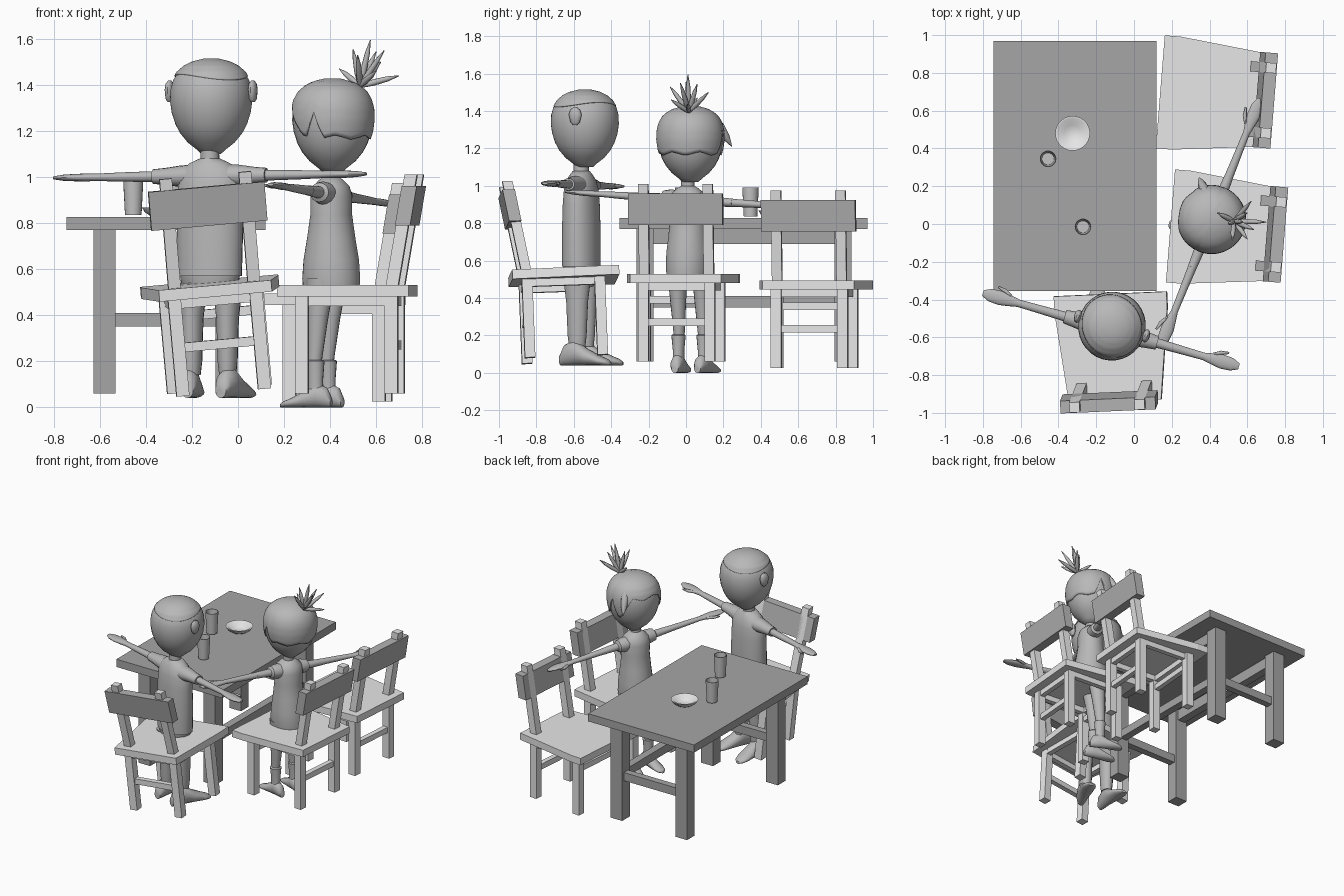
import bpy, bmesh, math
from mathutils import Matrix, Vector

if "Cube" in bpy.data.objects:
    bpy.data.objects.remove(bpy.data.objects["Cube"])

T, R, I = Matrix.Translation, Matrix.Rotation, Matrix.Identity(4)
rad = math.radians


def material(name, v):
    m = bpy.data.materials.new(name)
    m.diffuse_color = (v, v, v, 1)
    m.use_nodes = True
    m.node_tree.nodes["Principled BSDF"].inputs["Base Color"].default_value = m.diffuse_color
    return m


LIGHT = material("light grey wood", 0.80)
PANEL = material("mid grey wood", 0.45)
TABLE = material("dark grey wood", 0.38)
FIGURE = material("figure grey", 0.48)
DISH = material("dish grey", 0.55)


def finish(name, bm, mat, M, smooth):
    bmesh.ops.recalc_face_normals(bm, faces=bm.faces)
    bm.transform(M)
    me = bpy.data.meshes.new(name)
    bm.to_mesh(me)
    bm.free()
    me.materials.append(mat)
    ob = bpy.data.objects.new(name, me)
    bpy.context.collection.objects.link(ob)
    if smooth:
        bpy.ops.object.select_all(action='DESELECT')
        ob.select_set(True)
        bpy.context.view_layer.objects.active = ob
        bpy.ops.object.shade_smooth_by_angle(angle=rad(45))
    return ob


def skin(bm, rings, cap_start=True, cap_end=True):
    n = len(rings[0])
    for a, b in zip(rings, rings[1:]):
        for i in range(n):
            bm.faces.new((a[i], a[(i + 1) % n], b[(i + 1) % n], b[i]))
    if cap_start:
        bm.faces.new(rings[0])
    if cap_end:
        bm.faces.new(rings[-1])


def block(name, low, high, z0, z1, mat, M=I):
    """Solid between two outlines at heights z0 and z1."""
    bm = bmesh.new()
    skin(bm, [[bm.verts.new((x, y, z)) for x, y in p] for p, z in ((low, z0), (high, z1))])
    return finish(name, bm, mat, M, False)


def rect(cx, cy, hx, hy):
    return [(cx - hx, cy - hy), (cx + hx, cy - hy), (cx + hx, cy + hy), (cx - hx, cy + hy)]


def box(name, x0, x1, y0, y1, z0, z1, mat, M=I):
    p = rect((x0 + x1) / 2, (y0 + y1) / 2, (x1 - x0) / 2, (y1 - y0) / 2)
    return block(name, p, p, z0, z1, mat, M)


def loft(name, rings, mat, M=I, n=16):
    """Rings of (distance, rx, ry[, offset x, offset y]) along local z."""
    bm = bmesh.new()
    out = []
    for z, rx, ry, *o in rings:
        ox, oy = o if o else (0, 0)
        out.append([bm.verts.new((ox + rx * math.cos(2 * math.pi * i / n),
                                  oy + ry * math.sin(2 * math.pi * i / n), z)) for i in range(n)])
    skin(bm, out)
    return finish(name, bm, mat, M, True)


# table: top, legs, side aprons, end stretchers and one long stretcher on the chair side
ENDS = (-0.22, 0.84)
box("table_top", -0.745, 0.12, -0.355, 0.97, 0.77, 0.827, TABLE)
for x in (-0.58, -0.05):
    box("table_side_apron", x - 0.03, x + 0.03, *ENDS, 0.69, 0.77, TABLE)
    for y in ENDS:
        box("table_leg", x - 0.048, x + 0.048, y - 0.045, y + 0.045, 0.06, 0.77, TABLE)
for y in ENDS:
    box("table_end_stretcher", -0.58, -0.05, y - 0.025, y + 0.025, 0.35, 0.41, TABLE)
box("table_long_stretcher", -0.078, -0.022, *ENDS, 0.35, 0.41, TABLE)

# cups and bowl
for x, y in ((-0.455, 0.345), (-0.27, -0.015)):
    loft("cup", [(0, .036, .036), (.155, .044, .044), (.155, .040, .040), (.01, .032, .032)],
         DISH, T((x, y, 0.835)), 20)
loft("bowl", [(0, .05, .05), (.02, .08, .08), (.04, .092, .092), (.04, .08, .08), (.01, .045, .045)],
     LIGHT, T((-0.325, 0.48, 0.827)), 28)


# chair, facing local +y, leg ends at local z = 0
def chair(M):
    def lean(z):
        return -0.205 - 0.17 * (z - 0.45)
    half = [(0.30, 0.285), (0.30, 0.2), (0.245, -0.285)]
    seat = half + [(-x, y) for x, y in reversed(half)]
    block("chair_seat", seat, seat, 0.42, 0.47, LIGHT, M)
    for s in (-1, 1):
        box("chair_front_leg", s * .2 - .028, s * .2 + .028, .155, .211, 0, .42, LIGHT, M)
        box("chair_rear_leg", s * .178 - .028, s * .178 + .028, -.233, -.177, 0, .42, LIGHT, M)
        block("chair_back_post", rect(s * .173, lean(.45), .027, .027),
              rect(s * .173, lean(.95), .027, .027), .45, .95, LIGHT, M)
        box("chair_side_apron", s * .187 - .018, s * .187 + .018, -.2, .18, .38, .42, LIGHT, M)
    for y, w, z in ((.183, .2, .31), (-.205, .178, .19)):
        box("chair_apron", -w, w, y - .018, y + .018, .38, .42, LIGHT, M)
        box("chair_stretcher", -w, w, y - .018, y + .018, z, z + .04, LIGHT, M)
    block("chair_back_panel", rect(0, lean(.73) - .006, .253, .033),
          rect(0, lean(.9) - .006, .253, .033), .73, .9, PANEL, M)


chair(T((0.423, 0.677, 0.025)) @ R(rad(85.4), 4, 'Z'))
chair(T((0.477, -0.033, 0.06)) @ R(rad(85.4), 4, 'Z'))
chair(T((-0.113, -0.655, 0.53)) @ R(rad(2.5), 4, 'Z') @ R(rad(-5.2), 4, 'Y')
      @ R(rad(2), 4, 'X') @ T((0, 0, -0.46)))

# shared figure parts
HEAD = [(0, .042), (.02, .064), (.05, .102), (.09, .135), (.13, .156), (.18, .172), (.23, .179),
        (.28, .177), (.32, .166), (.355, .145), (.38, .114), (.397, .078), (.408, .03)]
ARM = [(.23, .024, .026), (.4, .02, .022), (.51, .016, .02), (.56, .017, .03),
       (.61, .016, .038), (.665, .013, .034), (.705, .007, .016)]
SLEEVE = [(.05, .05, .062), (.13, .047, .052), (.2, .037, .042), (.255, .032, .036)]
FOOT = [(-.085, .025, .03, .07), (-.06, .038, .055, .095), (0, .045, .07, .11), (.07, .05, .045, .085),
        (.15, .05, .025, .065), (.19, .038, .017, .057), (.208, .016, .009, .05)]


def head_radius(z):
    for (a, ra), (b, rb) in zip(HEAD, HEAD[1:]):
        if z <= b:
            return ra + (rb - ra) * max(0, z - a) / (b - a)
    return HEAD[-1][1]


def hair(name, hem, M, grow, n=72, steps=14):
    """Shell over the head; hem(angle) gives its lower edge, angle 90 degrees is the face."""
    bm = bmesh.new()
    rings = []
    for k in range(steps + 1):
        ring = []
        for i in range(n):
            a = 2 * math.pi * i / n
            z = hem(a) + (.408 - hem(a)) * k / steps
            r = head_radius(z) + grow
            ring.append(bm.verts.new((r * math.cos(a), r * math.sin(a), z + grow * k / steps)))
        rings.append(ring)
    skin(bm, rings, cap_start=False)
    ob = finish(name, bm, FIGURE, M, True)
    mod = ob.modifiers.new("thickness", 'SOLIDIFY')
    mod.thickness, mod.offset = 0.008, -1


def arms(M, z, roll, scale, sleeve=SLEEVE):
    for s in (-1, 1):
        A = M @ T((0, 0, z)) @ R(rad(s * 90 + roll), 4, 'Y')
        loft("sleeve", sleeve, FIGURE, A)
        loft("arm_and_hand", [(d, a * scale, b * scale) for d, a, b in ARM], FIGURE, A)
        loft("thumb", [(.55, .01, .01, 0, .02), (.59, .011, .012, 0, .042), (.635, .006, .006, 0, .054)],
             FIGURE, A, 8)


def foot(M, x, y, z, turn, scale):
    F = M @ T((x, y, z)) @ R(rad(turn), 4, 'Z') @ R(rad(-90), 4, 'X') @ Matrix.Scale(scale, 4)
    loft("shoe", [(d, a, b, 0, -c) for d, a, b, c in FOOT], FIGURE, F)


def spike(name, p, q, r):
    p, q = Vector(p), Vector(q)
    length = (q - p).length
    M = T(p) @ (q - p).to_track_quat('Z', 'Y').to_matrix().to_4x4()
    loft(name, [(0, r * .6, r * .6), (length * .35, r, r), (length * .7, r * .8, r * .8),
                (length, .002, .002)], FIGURE, M, 8)


# first figure, at the end of the table
man = T((-0.122, -0.56, 0)) @ R(rad(-16), 4, 'Z')
loft("shirt", [(.57, .142, .1), (.75, .147, .1), (.9, .145, .095), (.98, .142, .088),
               (1.03, .125, .075), (1.06, .09, .058), (1.08, .045, .045)], FIGURE, man, 24)
loft("trouser_hips", [(.46, .07, .06), (.5, .12, .085), (.58, .135, .092)], FIGURE, man, 24)
loft("neck", [(1.05, .042, .042), (1.13, .04, .04)], FIGURE, man)
head = man @ T((0, .02, 1.10))
loft("head", [(z, r, r * 1.02) for z, r in HEAD], FIGURE, head, 32)
hair("short_hair", lambda a: .335 + .012 * math.sin(2 * a), head, .006)
arms(man, 1.005, -0.7, 1.0)
for s in (-1, 1):
    loft("trouser_leg", [(.14, .036, .045), (.2, .043, .052), (.38, .048, .06), (.54, .064, .08)],
         FIGURE, man @ T((s * .08, 0, 0)))
    foot(man, s * .09, -.008, 0, -s * 10, 1.0)
    loft("ear", [(-.045, .008, .012), (-.03, .017, .026), (.01, .02, .036), (.035, .016, .028),
                 (.05, .006, .01)], FIGURE, head @ T((s * .188, 0, .27)), 12)

# second figure, at the long side of the table
woman = T((0.405, 0.01, 0)) @ R(rad(68), 4, 'Z')
loft("dress", [(.52, .112, .125), (.56, .117, .128), (.64, .115, .122), (.74, .104, .105),
               (.84, .096, .09), (.92, .1, .09), (.96, .09, .078), (.985, .06, .055),
               (1.0, .036, .036)], FIGURE, woman, 24)
loft("neck", [(.98, .036, .036), (1.05, .036, .036)], FIGURE, woman)
head = woman @ T((.015, 0, 1.02)) @ Matrix.Scale(.98, 4)
loft("head", [(z, r, r) for z, r in HEAD], FIGURE, head, 32)


# jagged hem: low at the nape, a notch at each temple, a pointed lock, high over the face
def hem(a):
    side = abs((math.degrees(a) - 90 + 180) % 360 - 180)   # angle away from the face
    tooth = abs((a * 7 / (2 * math.pi)) % 1 - 0.5)
    face = max(0, min(1, (64 - side) / 30))
    notch = max(0, 1 - abs(side - 85) / 14)
    return .145 + .04 * tooth + .14 * face + .12 * notch


hair("bobbed_hair", hem, head, .008)
arms(woman, 0.925, 3.5, 0.92, [(.04, .045, .055), (.1, .05, .05), (.14, .042, .044),
                               (.15, .026, .028), (.26, .022, .024)])
for s in (-1, 1):
    loft("leg", [(.15, .026, .028, 0, .05), (.22, .03, .033, 0, .048), (.38, .042, .045, 0, .035),
                 (.56, .052, .065, 0, .02)], FIGURE, woman @ T((s * .07, 0, 0)))
    loft("boot_shaft", [(.06, .03, .036), (.12, .03, .034), (.2, .038, .04), (.205, .032, .034)],
         FIGURE, woman @ T((s * .072, .045, 0)))
    foot(woman, s * .072, .04, -.032, -s * 6, .78)

# tuft of hair and a side lock
base = (.53, .015, 1.395)
for tip in ((.44, .06, 1.47), (.50, .0, 1.555), (.52, -.085, 1.53), (.575, .01, 1.595), (.60, .06, 1.545),
            (.635, -.03, 1.55), (.70, .01, 1.44), (.62, .12, 1.50), (.60, -.08, 1.46)):
    spike("hair_spike", base, tip, .014)
spike("side_lock", (.385, .15, 1.37), (.345, .245, 1.21), .026)
